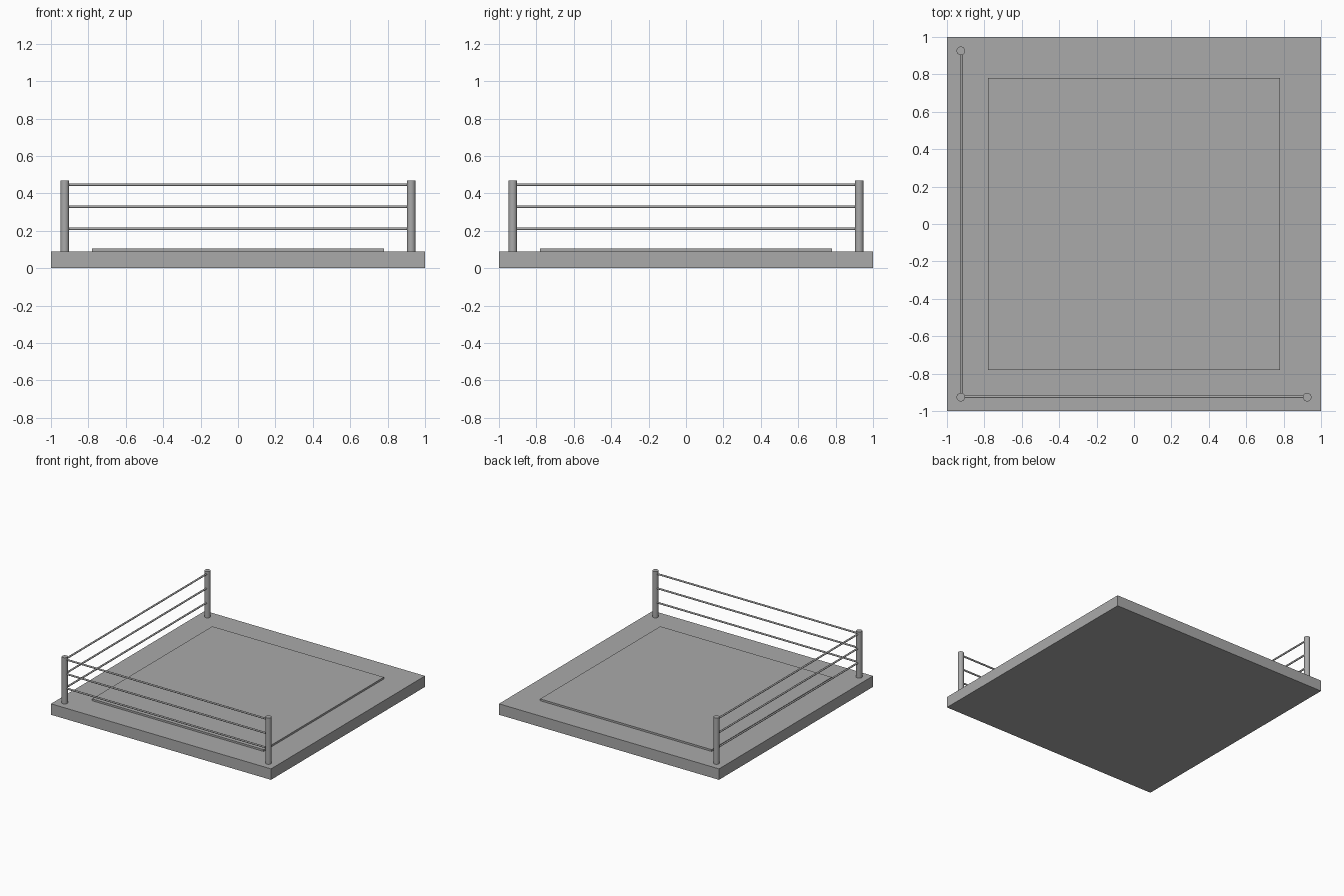
import bpy
import math
from mathutils import Vector

cube = bpy.data.objects.get("Cube")
if cube:
    bpy.data.objects.remove(cube, do_unlink=True)

grey = bpy.data.materials.new("plain_grey")
grey.use_nodes = True
colour = (0.4, 0.4, 0.4, 1)
grey.diffuse_color = colour
grey.node_tree.nodes["Principled BSDF"].inputs["Base Color"].default_value = colour


def finish(name):
    obj = bpy.context.object
    obj.name = name
    obj.data.materials.append(grey)
    return obj


def slab(name, width, bottom, top):
    bpy.ops.mesh.primitive_cube_add(size=1, location=(0, 0, (bottom + top) / 2))
    obj = finish(name)
    obj.scale = (width, width, top - bottom)
    bpy.ops.object.transform_apply(location=False, rotation=False, scale=True)


def rod(name, start, end, radius, sides):
    start, end = Vector(start), Vector(end)
    axis = end - start
    bpy.ops.mesh.primitive_cylinder_add(
        vertices=sides, radius=radius, depth=axis.length,
        location=(start + end) / 2,
        rotation=axis.to_track_quat("Z", "Y").to_euler())
    finish(name)
    bpy.ops.object.shade_smooth_by_angle(angle=math.radians(40))


# Platform and raised mat
BASE_TOP = 0.09
slab("platform", 2, 0, BASE_TOP)
slab("mat", 1.56, BASE_TOP, 0.105)

# Corner posts on three corners
P = 0.926
corners = {"back_right": (-P, P), "front_right": (-P, -P), "front_left": (P, -P)}
for side, (x, y) in corners.items():
    rod(side + "_post", (x, y, BASE_TOP), (x, y, 0.47), 0.023, 32)

# Three ropes along the front and the right side
R = 0.924
for level, z in zip(("lower", "middle", "upper"), (0.211, 0.329, 0.447)):
    rod(level + "_front_rope", (-R, -R, z), (R, -R, z), 0.007, 16)
    rod(level + "_right_rope", (-R, -R, z), (-R, R, z), 0.007, 16)
